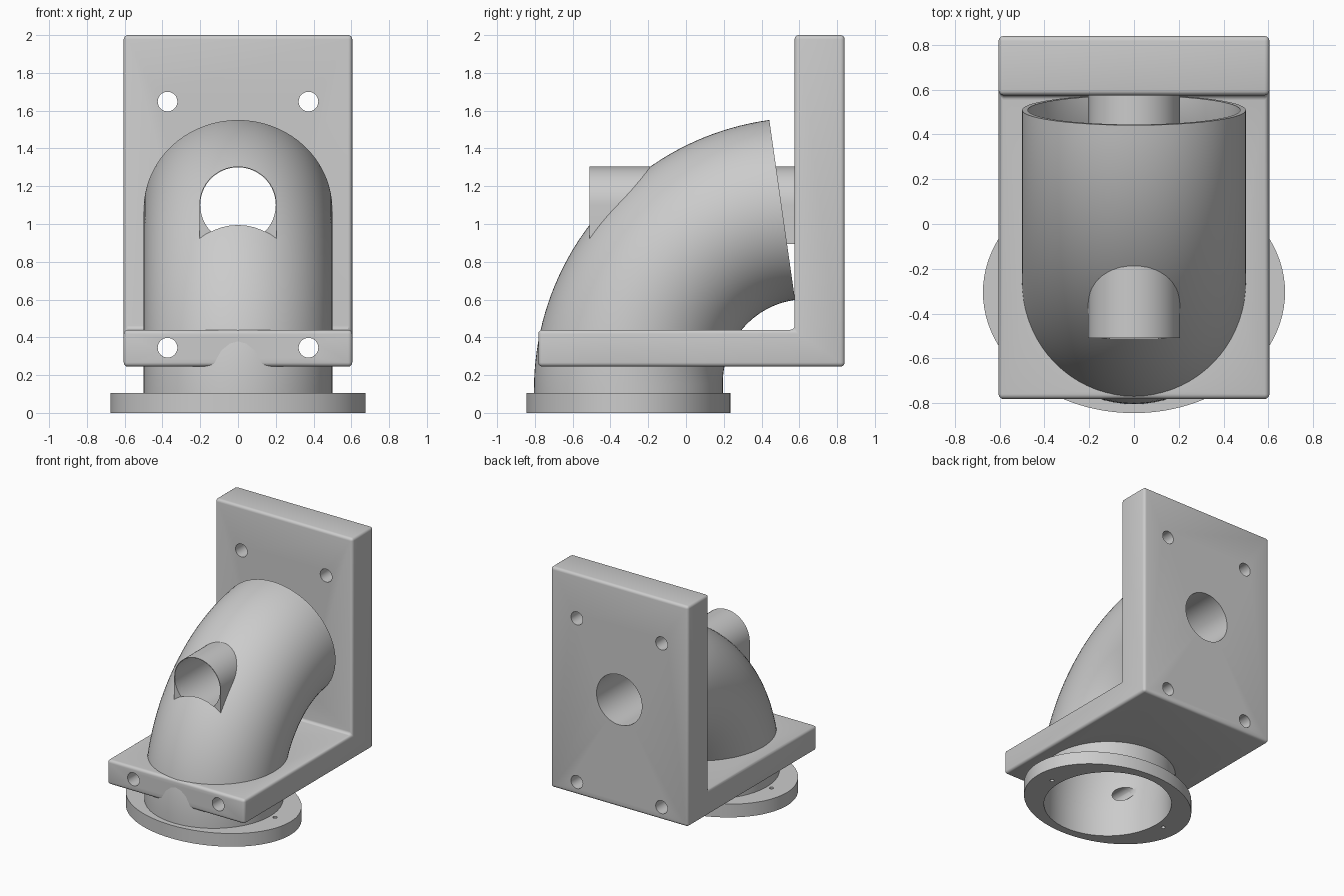
import bpy, bmesh
from math import sin, cos, pi, radians
from mathutils import Matrix, Vector

if "Cube" in bpy.data.objects:
    bpy.data.objects.remove(bpy.data.objects["Cube"], do_unlink=True)

GREY = (0.6, 0.6, 0.6, 1)
mat = bpy.data.materials.new("light grey")
mat.use_nodes = True
mat.diffuse_color = GREY
mat.node_tree.nodes["Principled BSDF"].inputs["Base Color"].default_value = GREY

AXIS_Y = -0.305      # centre of the vertical end of the elbow
PIPE_Z, PIPE_FRONT = 1.1, -0.51


def finish(name, bm):
    bmesh.ops.recalc_face_normals(bm, faces=bm.faces)
    me = bpy.data.meshes.new(name)
    bm.to_mesh(me)
    bm.free()
    ob = bpy.data.objects.new(name, me)
    bpy.context.collection.objects.link(ob)
    me.materials.append(mat)
    return ob


def loft(name, rings):
    """Closed solid through a list of equally long point rings."""
    bm = bmesh.new()
    loops = [[bm.verts.new(p) for p in ring] for ring in rings]
    for a, b in zip(loops, loops[1:]):
        for i in range(len(a)):
            j = (i + 1) % len(a)
            bm.faces.new((a[i], a[j], b[j], b[i]))
    bm.faces.new(loops[0])
    bm.faces.new(loops[-1])
    return finish(name, bm)


def cylinder(name, start, end, rx, ry=None, n=64):
    """Cylinder between two points, along y or z."""
    start, end = Vector(start), Vector(end)
    ry = ry or rx
    along_y = abs(end.y - start.y) > abs(end.z - start.z)
    ring = [(rx * cos(2 * pi * i / n), ry * sin(2 * pi * i / n)) for i in range(n)]
    off = [Vector((u, 0, v)) if along_y else Vector((u, v, 0)) for u, v in ring]
    return loft(name, [[c + o for o in off] for c in (start, end)])


def bend(name, inset, bottom, degrees, steps=40, n=72):
    """Elbow whose outer and inner arcs are shrunk by the inset."""
    pivot = 0.637
    rings = []
    for k in range(-1, steps + 1):
        a = radians(degrees) * max(k, 0) / steps
        ro, ri = 1.442 - inset, 0.442 + inset
        outer = Vector((0, pivot - ro * cos(a), 0.122 + ro * sin(a)))
        inner = Vector((0, pivot - ri * cos(a), 0.16 + ri * sin(a)))
        if k < 0:
            outer.z = inner.z = bottom
        mid, half = (outer + inner) / 2, (outer - inner) / 2
        side = Vector((0.5 - inset, 0, 0))
        rings.append([mid + half * cos(2 * pi * i / n) + side * sin(2 * pi * i / n)
                      for i in range(n)])
    return loft(name, rings)


def activate(ob):
    bpy.ops.object.select_all(action='DESELECT')
    ob.select_set(True)
    bpy.context.view_layer.objects.active = ob


def cut(ob, cutters):
    activate(ob)
    for c in cutters:
        m = ob.modifiers.new("cut", 'BOOLEAN')
        m.operation, m.solver, m.object = 'DIFFERENCE', 'EXACT', c
        bpy.ops.object.modifier_apply(modifier=m.name)
    bpy.ops.object.shade_smooth_by_angle(angle=radians(32))


# Cutters
bore = bend("bore_cutter", 0.025, -0.1, 83.2)
pipe_bore = cylinder("pipe_bore_cutter", (0, PIPE_FRONT - 0.001, PIPE_Z), (0, 1, PIPE_Z), 0.2)
screws = [cylinder("screw_cutter", (x, -1, z), (x, 1, z), 0.052, n=32)
          for x in (-0.373, 0.373) for z in (0.345, 1.648)]
low_screws = [screws[0], screws[2]]
pins = [cylinder("pin_cutter", (x, AXIS_Y, -0.1), (x, AXIS_Y, 0.2), 0.016, n=16)
        for x in (-0.54, 0.54)]

# L-shaped mounting bracket with rounded edges
profile = [(-0.782, 0.245), (0.84, 0.245), (0.84, 2), (0.575, 2), (0.575, 0.44), (-0.782, 0.44)]
bracket = loft("bracket", [[(x, y, z) for y, z in profile] for x in (-0.605, 0.605)])
activate(bracket)
bev = bracket.modifiers.new("round", 'BEVEL')
bev.width, bev.segments = 0.022, 4
bpy.ops.object.modifier_apply(modifier=bev.name)
cut(bracket, [bore, pipe_bore] + screws)

# Curved hollow elbow
elbow = bend("elbow_tube", 0, 0.05, 82.2)
cut(elbow, [bore, pipe_bore] + low_screws)

# Oval flange at the foot
flange = cylinder("flange", (0, AXIS_Y, 0), (0, AXIS_Y, 0.105), 0.675, 0.54, 96)
cut(flange, [bore] + pins)

# Arched sleeve running through the elbow to the back plate
R = 0.205
arch = [(R * cos(pi * i / 32), PIPE_Z + R * sin(pi * i / 32)) for i in range(33)]
arch += [(-R, PIPE_Z - R), (R, PIPE_Z - R)]
sleeve = loft("sleeve", [[(x, y, z) for x, z in arch] for y in (PIPE_FRONT, 0.58)])
cut(sleeve, [pipe_bore])

for c in [bore, pipe_bore] + screws + pins:
    bpy.data.objects.remove(c, do_unlink=True)
